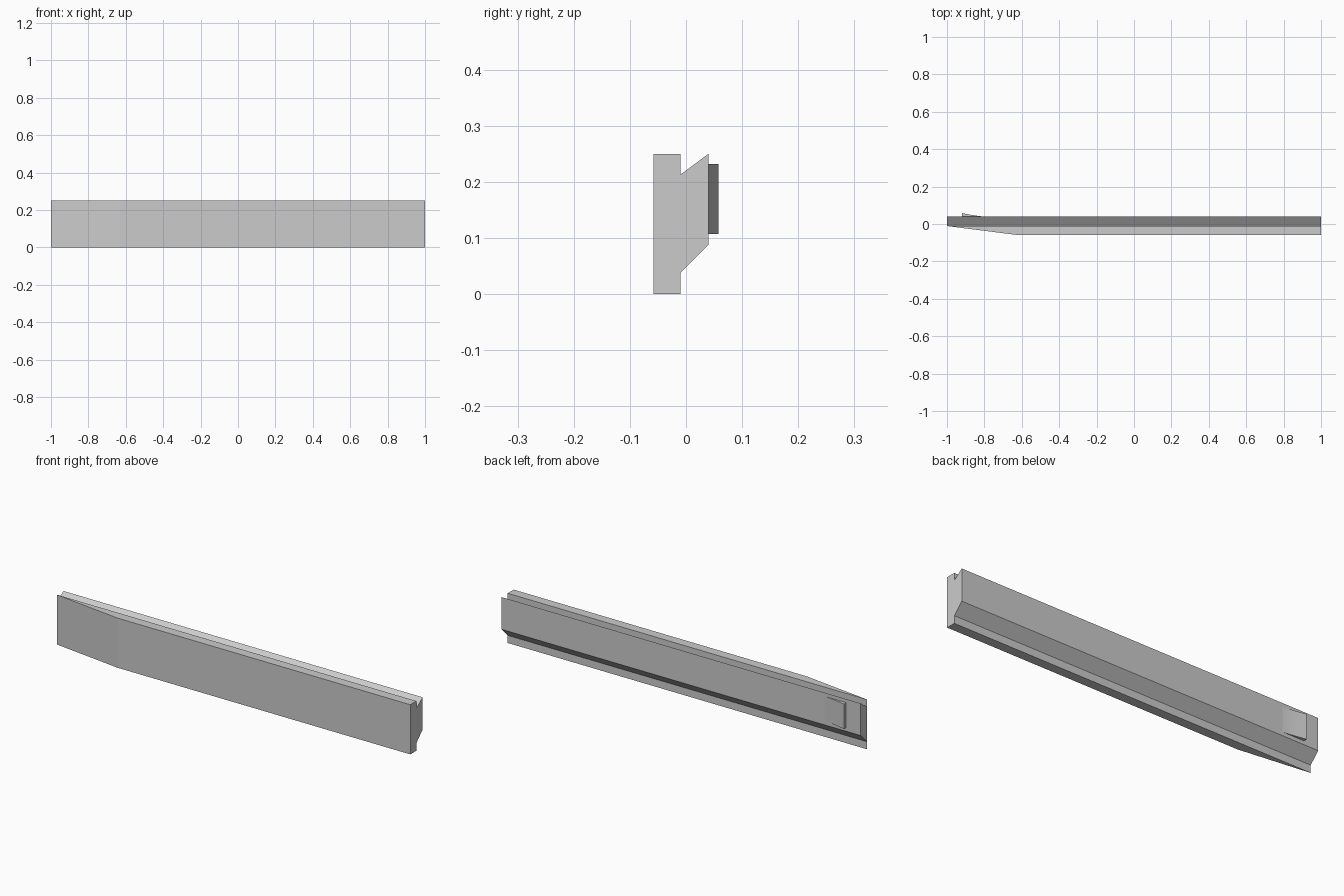
import bpy
import bmesh
import math
from mathutils import Vector

cube = bpy.data.objects.get("Cube")
if cube:
    bpy.data.objects.remove(cube, do_unlink=True)

grey = bpy.data.materials.new("light grey")
grey.use_nodes = True
colour = (0.6, 0.6, 0.6, 1.0)
grey.diffuse_color = colour
grey.node_tree.nodes["Principled BSDF"].inputs["Base Color"].default_value = colour


def extrude_profile(name, points, offset, smooth=False):
    """Make a closed solid by extruding a flat outline along offset."""
    bm = bmesh.new()
    face = bm.faces.new([bm.verts.new(p) for p in points])
    result = bmesh.ops.extrude_face_region(bm, geom=[face], use_keep_orig=True)
    moved = [g for g in result["geom"] if isinstance(g, bmesh.types.BMVert)]
    bmesh.ops.translate(bm, verts=moved, vec=Vector(offset))
    bmesh.ops.recalc_face_normals(bm, faces=bm.faces)
    mesh = bpy.data.meshes.new(name)
    bm.to_mesh(mesh)
    bm.free()
    mesh.materials.append(grey)
    obj = bpy.data.objects.new(name, mesh)
    bpy.context.collection.objects.link(obj)
    if smooth:
        bpy.ops.object.select_all(action="DESELECT")
        obj.select_set(True)
        bpy.context.view_layer.objects.active = obj
        bpy.ops.object.shade_smooth_by_angle(angle=math.radians(30))
    return obj


FRONT, JOINT, BACK = -0.058, -0.01, 0.04
HEIGHT = 0.25

# Front plate, tapering to a thin edge at one end
plate = [(-1, JOINT), (-1, JOINT - 0.001), (-0.63, FRONT), (1, FRONT), (1, JOINT)]
extrude_profile("front_plate", [(x, y, 0) for x, y in plate], (0, 0, HEIGHT))

# Rear rail with sloped upper and lower sides
rail = [(JOINT, 0.038), (BACK, 0.088), (BACK, HEIGHT), (JOINT, 0.213)]
extrude_profile("rear_rail", [(-1, y, z) for y, z in rail], (2, 0, 0))

# Catch: a ramp that rises gently to a square step
steps = 8
ramp = [(-0.80 - 0.12 * i / steps, BACK + 0.018 * (i / steps) ** 1.3)
        for i in range(steps + 1)]
ramp.append((-0.92, BACK))
extrude_profile("catch_ramp", [(x, y, 0.107) for x, y in ramp],
                (0, 0, 0.125), smooth=True)
